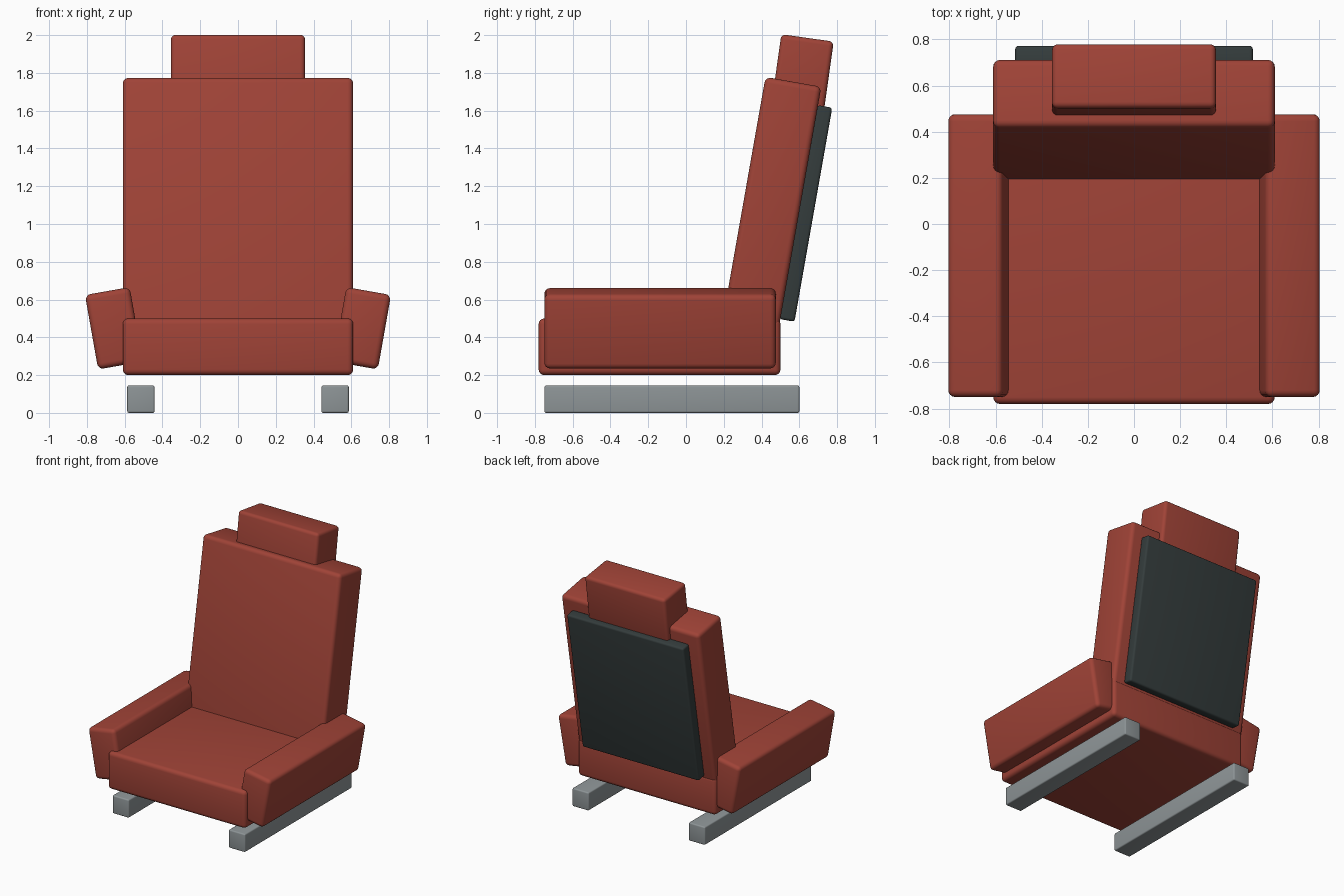
import bpy
import bmesh
from math import radians
from mathutils import Matrix

cube = bpy.data.objects.get("Cube")
if cube:
    bpy.data.objects.remove(cube, do_unlink=True)


def material(name, rgb):
    mat = bpy.data.materials.new(name)
    mat.use_nodes = True
    mat.diffuse_color = (*rgb, 1)
    mat.node_tree.nodes["Principled BSDF"].inputs["Base Color"].default_value = (*rgb, 1)
    return mat


red = material("red upholstery", (0.35, 0.056, 0.038))
dark = material("dark back shell", (0.034, 0.045, 0.045))
grey = material("grey metal", (0.27, 0.30, 0.31))


def rounded_box(name, size, centre, mat, radius=0.03, axis="X", tilt=0):
    """Box with rounded edges, tilted in degrees about one axis."""
    bm = bmesh.new()
    bmesh.ops.create_cube(bm, size=1, matrix=Matrix.Diagonal((*size, 1)))
    bmesh.ops.bevel(bm, geom=bm.edges[:], offset=radius, segments=4,
                    profile=0.5, affect='EDGES')
    mesh = bpy.data.meshes.new(name)
    bm.to_mesh(mesh)
    bm.free()
    mesh.materials.append(mat)
    obj = bpy.data.objects.new(name, mesh)
    bpy.context.collection.objects.link(obj)
    obj.matrix_world = Matrix.Translation(centre) @ Matrix.Rotation(radians(tilt), 4, axis)
    bpy.ops.object.select_all(action='DESELECT')
    obj.select_set(True)
    bpy.context.view_layer.objects.active = obj
    bpy.ops.object.shade_smooth_by_angle(angle=radians(40))
    return obj


# Cushions
rounded_box("seat", (1.22, 1.28, 0.30), (0, -0.14, 0.35), red)
rounded_box("backrest", (1.22, 0.30, 1.40), (0, 0.447, 1.063), red, tilt=-10)
rounded_box("headrest", (0.71, 0.28, 0.42), (0, 0.614, 1.777), red, radius=0.025, tilt=-8)

# Shell on the rear of the backrest
rounded_box("back_panel", (1.03, 0.08, 1.15), (0, 0.635, 1.056), dark, radius=0.015, tilt=-10)

# Outward-leaning armrests and floor rails, one on each side
for side, sign in (("left", 1), ("right", -1)):
    rounded_box(f"{side}_armrest", (0.24, 1.225, 0.40), (sign * 0.657, -0.137, 0.448),
                red, axis="Y", tilt=sign * 10)
    rounded_box(f"{side}_rail", (0.145, 1.35, 0.145), (sign * 0.514, -0.075, 0.0725),
                grey, radius=0.01)
